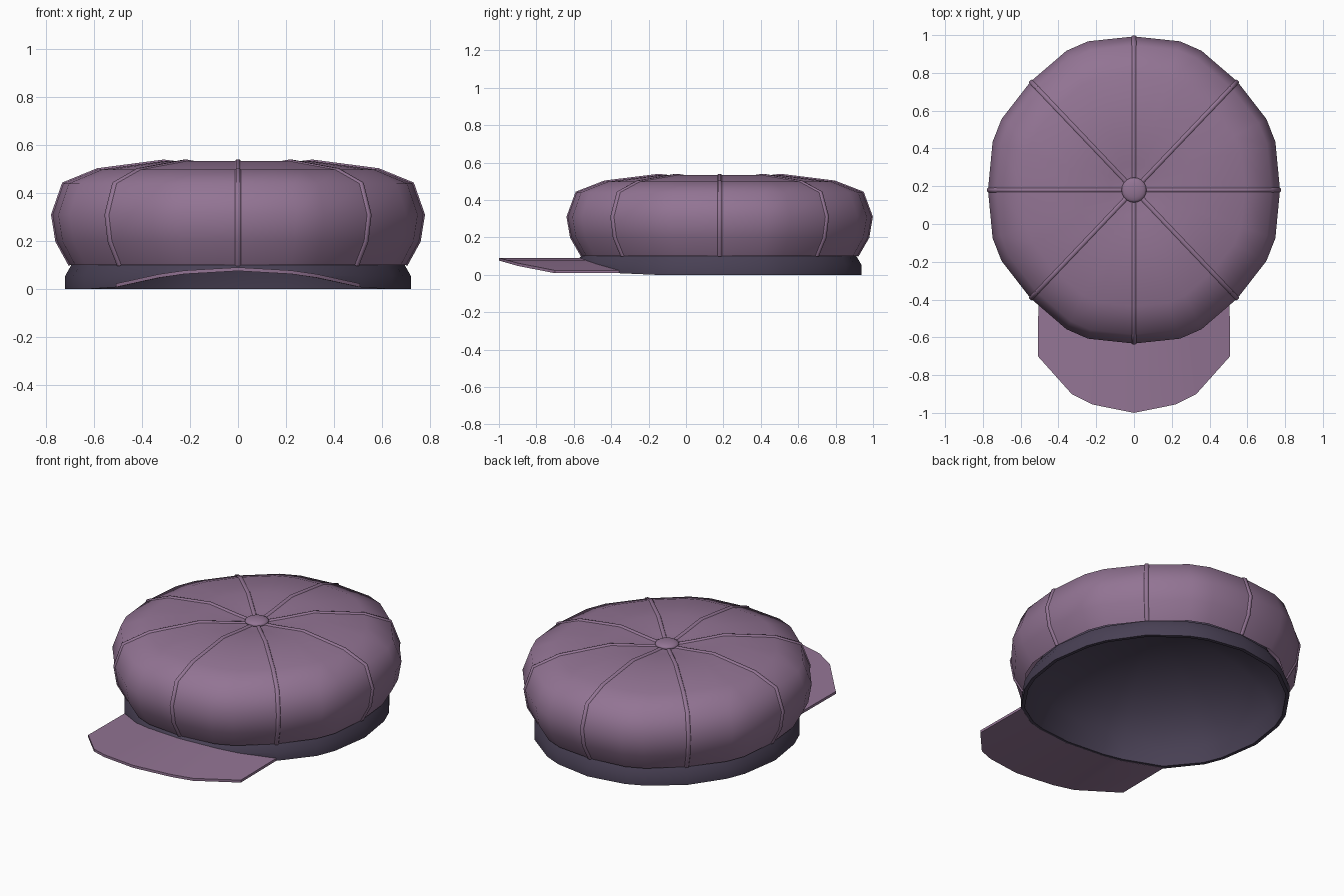
import bpy, bmesh, math
from mathutils import Vector

if "Cube" in bpy.data.objects:
    bpy.data.objects.remove(bpy.data.objects["Cube"])

CY = 0.18                      # hat centre along y
RX, RY = 0.775, 0.815          # widest crown radii
ANG = [math.radians(45 * p + a) for p in range(8) for a in (0, 18, 27)]


def material(name, rgb):
    m = bpy.data.materials.new(name)
    m.diffuse_color = (*rgb, 1)
    m.use_nodes = True
    m.node_tree.nodes["Principled BSDF"].inputs["Base Color"].default_value = m.diffuse_color
    return m


CLOTH = material("purple_cloth", (0.29, 0.175, 0.295))
DARK = material("dark_cloth", (0.066, 0.052, 0.09))


def finish(name, bm, mat, angle=40):
    bmesh.ops.recalc_face_normals(bm, faces=bm.faces[:])
    me = bpy.data.meshes.new(name)
    bm.to_mesh(me)
    bm.free()
    ob = bpy.data.objects.new(name, me)
    bpy.context.collection.objects.link(ob)
    me.materials.append(mat)
    bpy.ops.object.select_all(action='DESELECT')
    ob.select_set(True)
    bpy.context.view_layer.objects.active = ob
    bpy.ops.object.shade_smooth_by_angle(angle=math.radians(angle))
    return ob


def place(r, z, a):
    # r is the sideways radius; angle 0 points to the front
    return Vector((r * math.sin(a), CY - (r * RY / RX) * math.cos(a), z))


def loft(bm, profile, puff=0.0, apex=None, zfun=None):
    rings = []
    for r, z in profile:
        ring = []
        for i, a in enumerate(ANG):
            v = place(r * (1 + (puff if i % 3 else 0)), z, a)
            if zfun:
                v.z = zfun(v)
            ring.append(bm.verts.new(v))
        rings.append(ring)
    n = len(ANG)
    for lo, hi in zip(rings, rings[1:]):
        for i in range(n):
            j = (i + 1) % n
            bm.faces.new((lo[i], lo[j], hi[j], hi[i]))
    if apex is not None:
        tip = bm.verts.new((0, CY, apex))
        for i in range(n):
            bm.faces.new((rings[-1][i], rings[-1][(i + 1) % n], tip))


# puffed eight-panel crown, dished around the button
PROFILE = [(0.70, 0.10), (0.755, 0.20), (0.773, 0.31), (0.728, 0.44),
           (0.585, 0.498), (0.31, 0.534), (0.13, 0.512)]
bm = bmesh.new()
loft(bm, PROFILE, puff=0.018, apex=0.5)
finish("crown", bm, CLOTH, 60)

# low raised ridges along the eight panel seams
bm = bmesh.new()
path = [Vector(p) for p in PROFILE + [(0.03, 0.503)]]
for s in range(8):
    a = math.radians(45 * s)
    side = Vector((math.cos(a), math.sin(a), 0)) * 0.013
    rows = []
    for i, p in enumerate(path):
        d = (path[min(i + 1, len(path) - 1)] - path[max(i - 1, 0)]).normalized()
        nrm = Vector((d.y, -d.x))
        out, inn = p + nrm * 0.006, p - nrm * 0.003
        o, n = place(out.x, out.y, a), place(inn.x, inn.y, a)
        rows.append([bm.verts.new(v) for v in
                     (n - side, o - side * 0.6, o + side * 0.6, n + side)])
    for u, v in zip(rows, rows[1:]):
        for k in range(3):
            bm.faces.new((u[k], u[k + 1], v[k + 1], v[k]))
finish("panel_seams", bm, CLOTH, 80)

# top button
bm = bmesh.new()
bmesh.ops.create_uvsphere(bm, u_segments=20, v_segments=10, radius=1)
for v in bm.verts:
    v.co = Vector((v.co.x * 0.066, CY + v.co.y * 0.066, 0.512 + v.co.z * 0.02))
finish("top_button", bm, CLOTH, 60)


# arch shared by the visor and the front of the band
def arch(x):
    return 0.008 + 0.068 * max(0, 1 - (x / 0.51) ** 2)


def band_z(v):
    if v.y < -0.3 and abs(v.x) < 0.52 and v.z < 0.1:
        return max(v.z, arch(v.x) + (0.01 if v.z > 0.01 else 0))
    return v.z


# head band
bm = bmesh.new()
loft(bm, [(0.70, 0), (0.72, 0), (0.72, 0.055), (0.69, 0.108)], zfun=band_z)
finish("head_band", bm, DARK, 40)

# domed inner lining rising straight from the band's rim
bm = bmesh.new()
dome = [(0.70 * math.cos(t), 0.46 * math.sin(t))
        for t in (math.radians(d) for d in range(0, 85, 12))]
loft(bm, dome, apex=0.46, zfun=band_z)
finish("lining", bm, DARK, 80)

# arched visor, following the band at the back edge
bm = bmesh.new()
half = [(0.509, -0.70), (0.33, -0.90), (0.222, -0.955), (0, -1.0)]
front = [(-x, y) for x, y in half] + half[-2::-1]
cols = []
for (x, y), deg in zip(front, (-45, -27, -18, 0, 18, 27, 45)):
    b = place(0.715, 0, math.radians(deg))
    cols.append([bm.verts.new(c) for c in (
        (x, y, arch(x)), (x, y, arch(x) + 0.015),
        (b.x, b.y, arch(x) + 0.015), (b.x, b.y, arch(x)))])
for u, v in zip(cols, cols[1:]):
    for k in range(4):
        bm.faces.new((u[k], u[(k + 1) % 4], v[(k + 1) % 4], v[k]))
bm.faces.new(cols[0])
bm.faces.new(cols[-1])
finish("visor", bm, CLOTH, 30)
